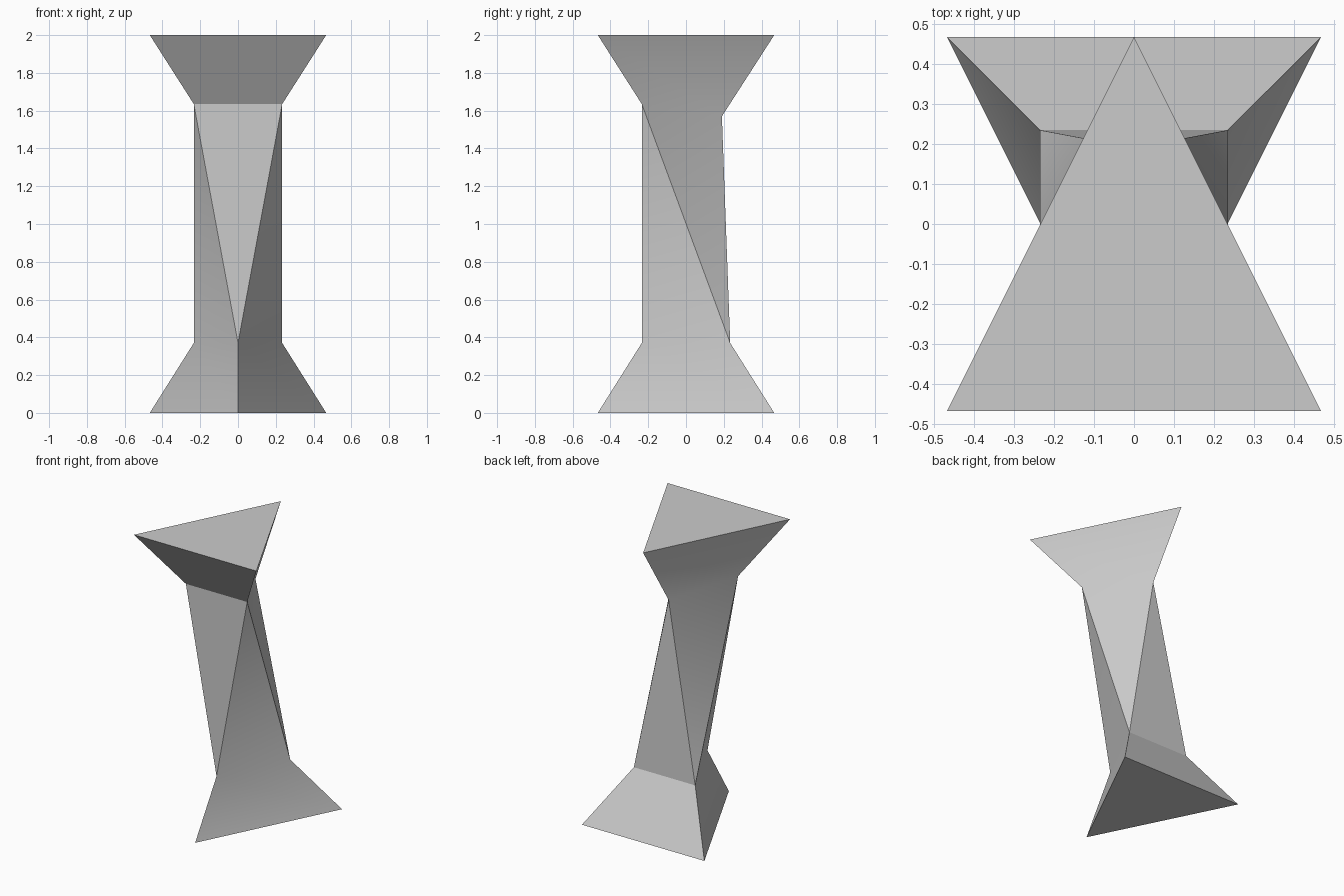
import bpy, bmesh, math

cube = bpy.data.objects.get("Cube")
if cube:
    bpy.data.objects.remove(cube, do_unlink=True)

# Plain grey material
grey = bpy.data.materials.new("light grey")
grey.use_nodes = True
colour = (0.6, 0.6, 0.6, 1)
grey.diffuse_color = colour
grey.node_tree.nodes["Principled BSDF"].inputs["Base Color"].default_value = colour

bm = bmesh.new()


def triangle(half, z, side):
    """Horizontal triangle whose single tip points to side (+1 back, -1 front)."""
    points = [(-half, -half * side), (half, -half * side), (0, half * side)]
    return [bm.verts.new((x, y, z)) for x, y in points]


def flare(wide, narrow):
    """Closed cap and three sloping sides between two matching triangles."""
    bm.faces.new(wide)
    for i in range(3):
        j = (i + 1) % 3
        bm.faces.new((wide[i], wide[j], narrow[j], narrow[i]))


# Foot and head: triangles that point in opposite directions
foot_wide = triangle(0.467, 0, -1)
foot_neck = triangle(0.234, 0.37, -1)
head_wide = triangle(0.467, 2, 1)
head_neck = triangle(0.234, 1.635, 1)
head_neck[2].co = (0, 0.19, 1.57)
flare(foot_wide, foot_neck)
flare(head_wide, head_neck)

# Twisted shaft: six long triangles joining the two necks
low_left, low_right, low_front = foot_neck
top_left, top_right, top_back = head_neck
ring = [top_left, low_front, top_right, low_right, top_back, low_left]
for i in range(6):
    bm.faces.new([ring[(i + k) % 6] for k in range(3)])

bmesh.ops.recalc_face_normals(bm, faces=bm.faces)
mesh = bpy.data.meshes.new("twisted_pillar")
bm.to_mesh(mesh)
bm.free()
mesh.materials.append(grey)

pillar = bpy.data.objects.new("twisted_pillar", mesh)
bpy.context.collection.objects.link(pillar)
bpy.ops.object.select_all(action='DESELECT')
pillar.select_set(True)
bpy.context.view_layer.objects.active = pillar
bpy.ops.object.shade_smooth_by_angle(angle=math.radians(30))
